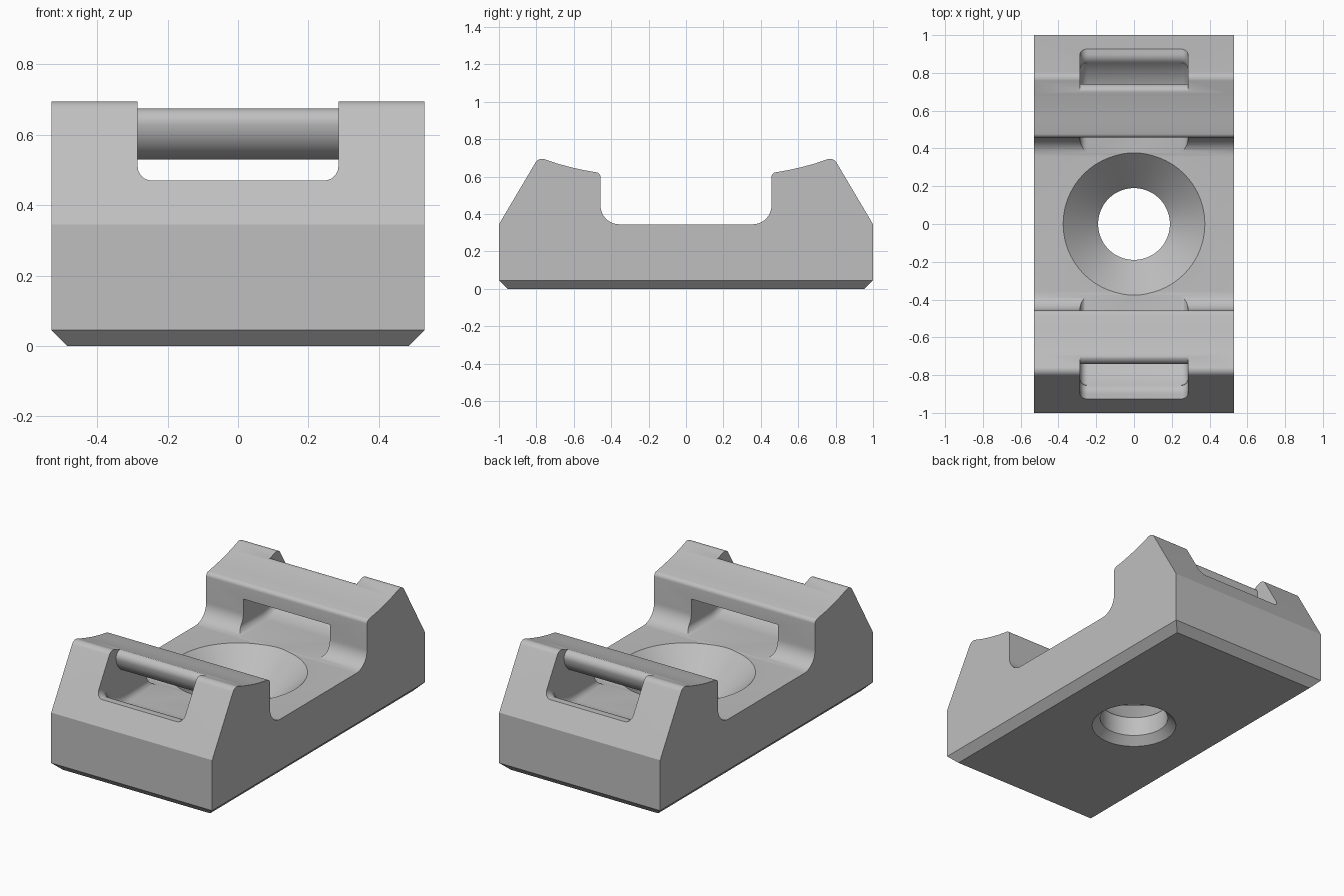
import bpy, bmesh
from math import sin, cos, radians, pi

cube = bpy.data.objects.get("Cube")
if cube:
    bpy.data.objects.remove(cube, do_unlink=True)

HALF_W, FLOOR, CHAMFER = 0.53, 0.345, 0.045


def arc(cy, cz, r, start, end, n=10):
    """Points on a circular arc, angles in degrees."""
    angles = [radians(start + (end - start) * i / n) for i in range(n + 1)]
    return [(cy + r * cos(a), cz + r * sin(a)) for a in angles]


def loft(name, rings):
    """Closed solid bridging successive rings of equal length."""
    bm = bmesh.new()
    loops = [[bm.verts.new(p) for p in ring] for ring in rings]
    n = len(rings[0])
    for a, b in zip(loops, loops[1:]):
        for i in range(n):
            j = (i + 1) % n
            bm.faces.new((a[i], a[j], b[j], b[i]))
    bm.faces.new(loops[0])
    bm.faces.new(loops[-1])
    bmesh.ops.recalc_face_normals(bm, faces=bm.faces)
    mesh = bpy.data.meshes.new(name)
    bm.to_mesh(mesh)
    bm.free()
    obj = bpy.data.objects.new(name, mesh)
    bpy.context.collection.objects.link(obj)
    return obj


def cut(target, cutter):
    mod = target.modifiers.new("cut", 'BOOLEAN')
    mod.operation, mod.solver, mod.object = 'DIFFERENCE', 'EXACT', cutter
    bpy.context.view_layer.objects.active = target
    bpy.ops.object.modifier_apply(modifier=mod.name)
    bpy.data.objects.remove(cutter, do_unlink=True)


# Body: side profile with two rounded shoulders and a filleted channel
half = [(-1, 0), (-1, FLOOR)]
half += arc(-0.77, 0.655, 0.04, 149, 72)
half += [(-0.69, 0.670), (-0.62, 0.651), (-0.55, 0.635)]
half += arc(-0.482, 0.598, 0.025, 78, 0, 6)
half += arc(-0.357, FLOOR + 0.1, 0.1, 180, 270, 14)
profile = half + [(-y, z) for y, z in reversed(half)]
body = loft("mount_body", [[(x, y, z) for y, z in profile] for x in (-HALF_W, HALF_W)])

# Chamfer round the underside
bm = bmesh.new()
bm.from_mesh(body.data)
base = [e for e in bm.edges if all(v.co.z < 0.001 for v in e.verts)]
bmesh.ops.bevel(bm, geom=base, offset=CHAMFER, segments=1, affect='EDGES')
bm.to_mesh(body.data)
bm.free()


def slot_profile(d):
    """Strap slot curling under the bridge; d raises the slot floor."""
    pts = [(-1.1, 0.9), (-0.70, 0.9)]
    pts += arc(-0.70, 0.635, 0.04, 90, 180, 6)          # bridge top edge
    pts += arc(-0.63, 0.64, 0.11, 180, 270, 14)[1:]     # bridge underside
    pts += [(-0.34, 0.53), (-0.34, 0.347 + d)]
    pts += arc(-0.63, 0.64, 0.293 - d, 270, 220, 14)    # curved slot floor
    pts += arc(-0.899, 0.414, 0.056 + d, 40, 90, 6)     # outer lip
    return pts + [(-1.1, 0.47 + d)]


# Two strap slots with rounded lower corners
R = 0.04
steps = [radians(90 * i / 6) for i in range(7)]
right = [(0.245 + R * sin(t), R * (1 - cos(t))) for t in steps]
sections = [(-x, d) for x, d in reversed(right)] + right
for side in (1, -1):
    rings = [[(x, side * y, z) for y, z in slot_profile(d)] for x, d in sections]
    cut(body, loft("slot_cutter", rings))

# Countersunk screw hole, chamfered at the bottom
hole = [(0.285, -0.05), (0.19, 0.045), (0.19, 0.16), (0.377, 0.347), (0.377, 0.5)]
SIDES = 96
turn = [2 * pi * i / SIDES for i in range(SIDES)]
cut(body, loft("hole_cutter", [[(r * cos(a), r * sin(a), z) for a in turn] for r, z in hole]))

# Single plain grey
grey = bpy.data.materials.new("light_grey")
grey.use_nodes = True
colour = (0.52, 0.52, 0.52, 1)
grey.diffuse_color = colour
grey.node_tree.nodes["Principled BSDF"].inputs["Base Color"].default_value = colour
body.data.materials.clear()
body.data.materials.append(grey)

bpy.ops.object.select_all(action='DESELECT')
body.select_set(True)
bpy.context.view_layer.objects.active = body
bpy.ops.object.shade_smooth_by_angle(angle=radians(30))
